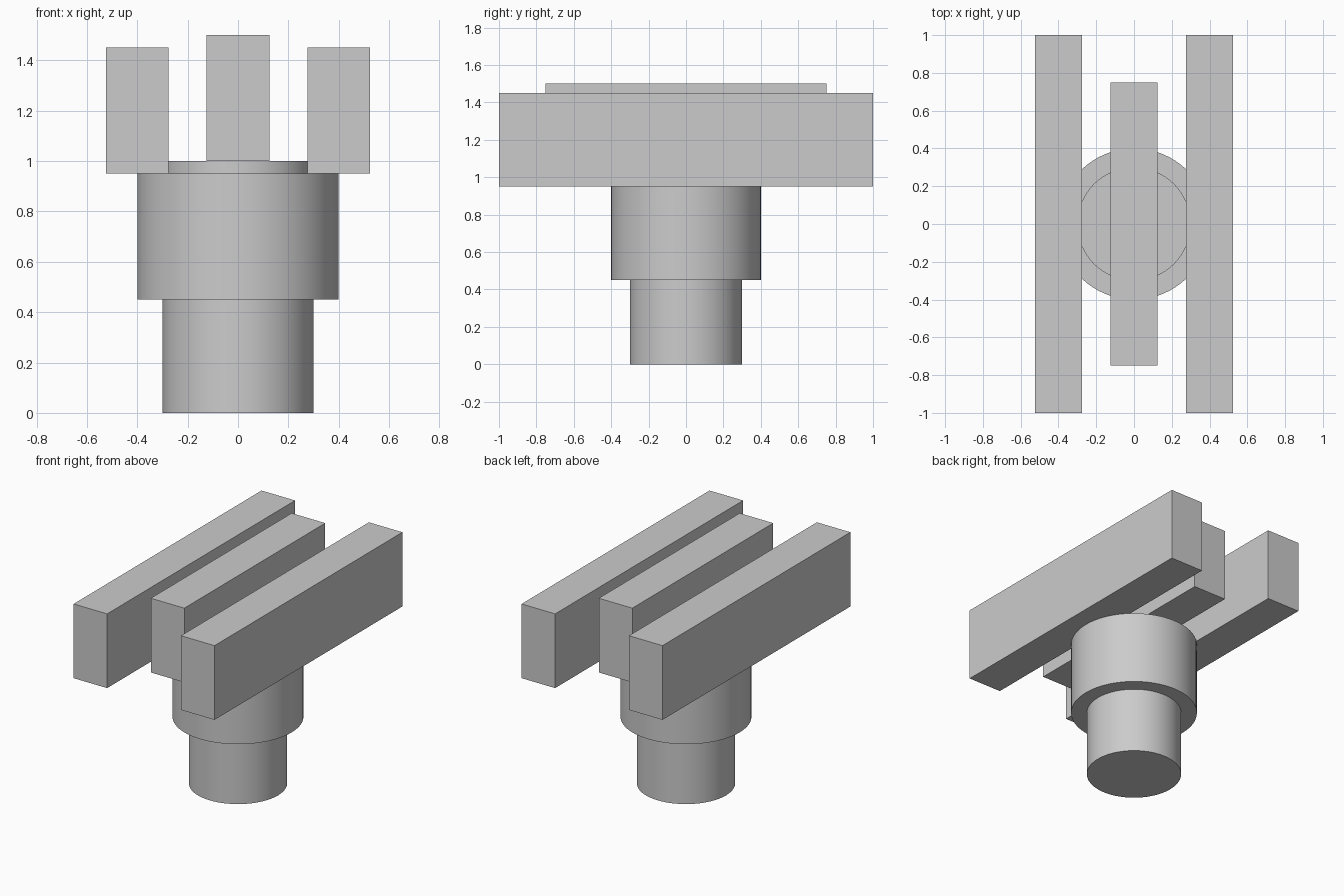
import bpy
import math

cube = bpy.data.objects.get("Cube")
if cube:
    bpy.data.objects.remove(cube, do_unlink=True)

# Single plain grey
grey = bpy.data.materials.new("plain_grey")
grey.use_nodes = True
colour = (0.6, 0.6, 0.6, 1)
grey.diffuse_color = colour
grey.node_tree.nodes["Principled BSDF"].inputs["Base Color"].default_value = colour


def finish(name):
    obj = bpy.context.object
    obj.name = name
    obj.data.materials.append(grey)
    return obj


def cylinder(name, radius, bottom, top):
    bpy.ops.mesh.primitive_cylinder_add(
        vertices=64, radius=radius, depth=top - bottom,
        location=(0, 0, (bottom + top) / 2))
    bpy.ops.object.shade_smooth_by_angle(angle=math.radians(30))
    return finish(name)


def bar(name, x, length, bottom):
    width, height = 0.25, 0.5
    bpy.ops.mesh.primitive_cube_add(size=1, location=(x, 0, bottom + height / 2))
    obj = finish(name)
    obj.scale = (width, length, height)
    bpy.ops.object.transform_apply(location=False, rotation=False, scale=True)
    return obj


# Stepped round post: the shaft runs through the collar and shows above it
cylinder("shaft", 0.3, 0, 1)
cylinder("collar", 0.4, 0.45, 0.95)

# Three parallel bars: a short one on the shaft, long ones on the collar
bar("centre_bar", 0, 1.5, 1)
for side, sign in (("left", 1), ("right", -1)):
    bar(side + "_bar", sign * 0.4, 2, 0.95)
